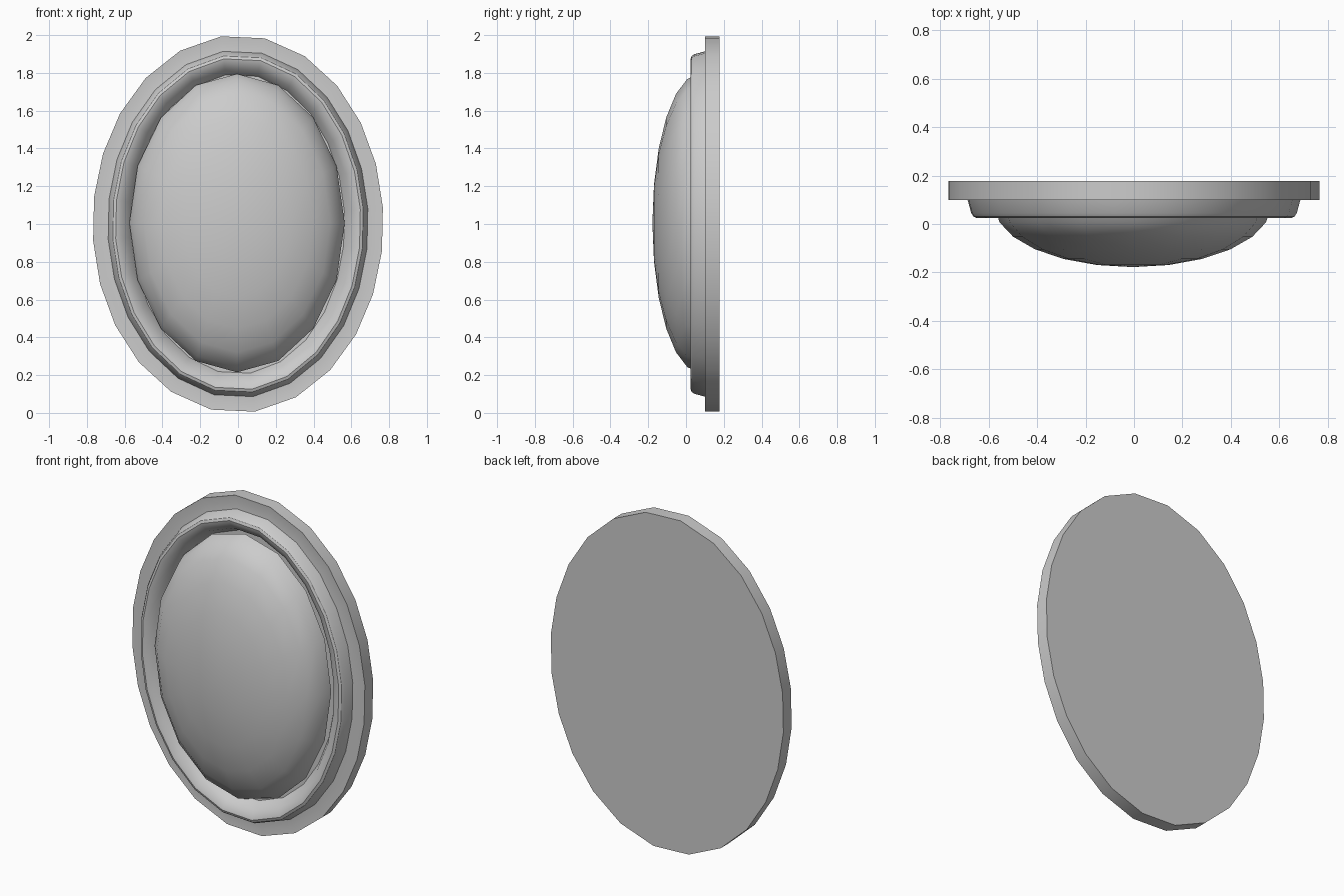
import bpy, bmesh
from math import sin, cos, pi, hypot

cube = bpy.data.objects.get("Cube")
if cube:
    bpy.data.objects.remove(cube, do_unlink=True)

RX, RZ, SIDES = 0.77, 1.0, 24

grey = bpy.data.materials.new("plain_grey")
grey.use_nodes = True
colour = (0.6, 0.6, 0.6, 1)
grey.diffuse_color = colour
grey.node_tree.nodes["Principled BSDF"].inputs["Base Color"].default_value = colour


def even_angles(rx, rz, count, shift):
    """Angles, clockwise from the top, that split an oval into equal lengths."""
    steps = 4800
    pts = [(rx * sin(2 * pi * i / steps), rz * cos(2 * pi * i / steps)) for i in range(steps + 1)]
    run = [0]
    for a, b in zip(pts, pts[1:]):
        run.append(run[-1] + hypot(b[0] - a[0], b[1] - a[1]))
    angles, i = [], 0
    for k in range(count):
        goal = (k + 0.5) * run[-1] / count + shift
        while i < steps and run[i] < goal:
            i += 1
        angles.append(2 * pi * i / steps)
    return angles


def oval_loft(name, rings, angles, centre, cap_start, cap_end, smooth):
    """Skin a stack of ovals given as (x radius, z radius, y)."""
    bm = bmesh.new()
    loops = [[bm.verts.new((centre[0] + rx * sin(a), y, centre[1] + rz * cos(a))) for a in angles]
             for rx, rz, y in rings]
    n = len(angles)
    for a, b in zip(loops, loops[1:]):
        for i in range(n):
            j = (i + 1) % n
            bm.faces.new((a[i], a[j], b[j], b[i]))
    if cap_start:
        bm.faces.new(loops[0])
    if cap_end == "point":
        tip = bm.verts.new((centre[0], -0.178, centre[1]))
        for i in range(n):
            bm.faces.new((loops[-1][i], loops[-1][(i + 1) % n], tip))
    elif cap_end:
        bm.faces.new(loops[-1])
    bmesh.ops.recalc_face_normals(bm, faces=bm.faces)
    mesh = bpy.data.meshes.new(name)
    bm.to_mesh(mesh)
    bm.free()
    mesh.materials.append(grey)
    obj = bpy.data.objects.new(name, mesh)
    bpy.context.collection.objects.link(obj)
    bpy.ops.object.select_all(action="DESELECT")
    obj.select_set(True)
    bpy.context.view_layer.objects.active = obj
    bpy.ops.object.shade_smooth_by_angle(angle=smooth)
    return obj


# Frame: flat back, outer rim, raised moulding and sunken trough, as (inset, y)
profile = [(0, 0.178), (0, 0.1), (0.04, 0.103), (0.08, 0.1), (0.095, 0.045), (0.105, 0.03),
           (0.12, 0.024), (0.135, 0.028), (0.175, 0.055), (0.205, 0.105)]
rings = [(RX - d, RZ - d, y) for d, y in profile]
oval_loft("oval_frame", rings, even_angles(RX, RZ, SIDES, 0.027), (0, 1), True, True, 0.52)

# Dome: front half of a flattened sphere set into the trough
tilts = [pi / 2 - k * pi / 12 for k in range(6)]
dome = [(0.57 * sin(t), 0.79 * sin(t), 0.072 - 0.25 * cos(t)) for t in tilts]
oval_loft("centre_dome", dome, [2 * pi * k / 16 for k in range(16)], (-0.005, 1.005),
          True, "point", 0.6)
